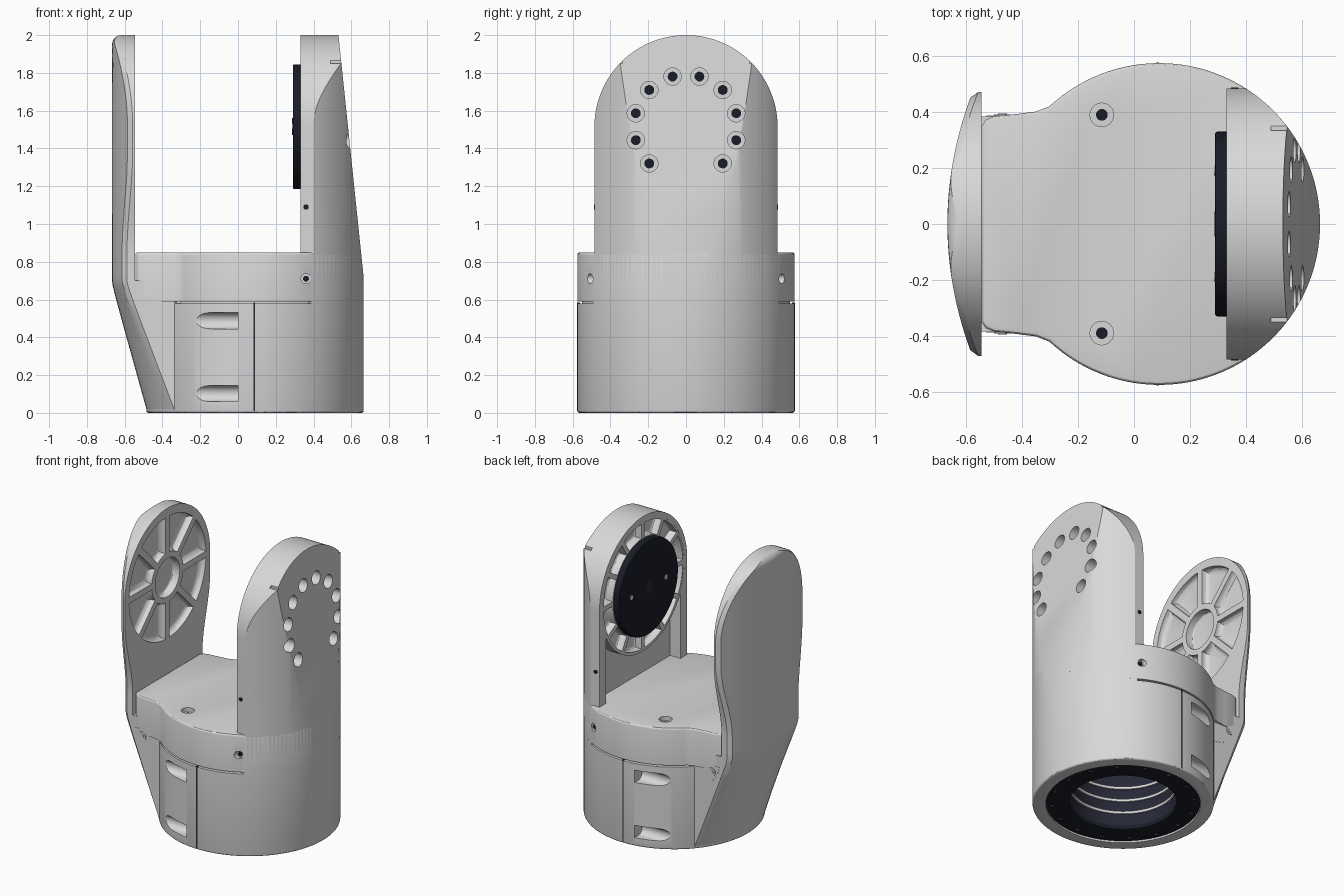
import bpy, bmesh
from math import sin, cos, pi, radians, sqrt

if "Cube" in bpy.data.objects:
    bpy.data.objects.remove(bpy.data.objects["Cube"])


def material(name, r, g, b):
    m = bpy.data.materials.new(name)
    m.use_nodes = True
    m.diffuse_color = (r, g, b, 1)
    m.node_tree.nodes["Principled BSDF"].inputs["Base Color"].default_value = (r, g, b, 1)
    return m


GREY = material("light grey", 0.69, 0.69, 0.69)
BLACK = material("near black", 0.01, 0.012, 0.02)
NAVY = material("dark navy", 0.02, 0.021, 0.038)

CX, R = 0.09, 0.575        # main cylinder
HUB = 1.515                # height of the joint axis
FACE = -0.545              # inner face of the paddle


def finish(name, bm, mat):
    bmesh.ops.recalc_face_normals(bm, faces=bm.faces)
    me = bpy.data.meshes.new(name)
    bm.to_mesh(me)
    bm.free()
    me.materials.append(mat)
    ob = bpy.data.objects.new(name, me)
    bpy.context.collection.objects.link(ob)
    return ob


def prism(name, pts, a, b, axis="z", mat=GREY, bevel=0, slope=False):
    """Extrude a 2D outline from a to b; optionally round the b end."""
    place = {"x": lambda u, v, h: (h, u, v), "y": lambda u, v, h: (u, h, v),
             "z": lambda u, v, h: (u, v, h)}[axis]
    bm = bmesh.new()
    lo = [bm.verts.new(place(u, v, a)) for u, v in pts]
    hi = [bm.verts.new(place(u, v, b)) for u, v in pts]
    bm.faces.new(lo[::-1])
    top = bm.faces.new(hi)
    for i in range(len(pts)):
        j = (i + 1) % len(pts)
        bm.faces.new((lo[i], lo[j], hi[j], hi[i]))
    bmesh.ops.recalc_face_normals(bm, faces=bm.faces)
    if bevel:
        bmesh.ops.bevel(bm, geom=list(top.edges), offset=bevel, segments=3,
                        profile=0.5, affect="EDGES")
    if slope:   # slanted outer face
        geom = bm.verts[:] + bm.edges[:] + bm.faces[:]
        bmesh.ops.bisect_plane(bm, geom=geom, plane_co=(0.665, 0, 0.72),
                               plane_no=(1, 0, 0.104), clear_outer=True)
        bmesh.ops.holes_fill(bm, edges=[e for e in bm.edges if e.is_boundary])
    return finish(name, bm, mat)


def arc(u, v, r, a0=0, a1=360, n=96):
    k = n if a1 - a0 == 360 else n - 1
    return [(u + r * cos(radians(a0 + (a1 - a0) * i / k)),
             v + r * sin(radians(a0 + (a1 - a0) * i / k))) for i in range(n)]


def sector(u, v, r0, r1, a0, a1, n=12, pad=0):
    """Ring sector; pad narrows the inner arc so the ribs keep their width."""
    return arc(u, v, r1, a0, a1, n) + arc(u, v, r0, a0 + pad, a1 - pad, n)[::-1]


def box(u0, u1, v0, v1):
    return [(u0, v0), (u1, v0), (u1, v1), (u0, v1)]


def boolean(ob, *tools, op="DIFFERENCE"):
    """Apply each tool to ob, then delete the tool."""
    for t in tools:
        m = ob.modifiers.new("cut", "BOOLEAN")
        m.operation, m.solver, m.object = op, "EXACT", t
        dg = bpy.context.evaluated_depsgraph_get()
        me = bpy.data.meshes.new_from_object(ob.evaluated_get(dg))
        ob.modifiers.clear()
        mat = ob.data.materials[0]
        ob.data = me
        me.materials.clear()
        me.materials.append(mat)
        me.polygons.foreach_set("material_index", [0] * len(me.polygons))
        bpy.data.objects.remove(t)


def tube(name, r0, r1, z0, z1, mat):
    ob = prism(name, arc(CX, 0, r1), z0, z1, mat=mat)
    boolean(ob, prism("cutter", arc(CX, 0, r0), z0 - 0.1, z1 + 0.1))
    return ob


# lower body with open underside, grooves and screw slots
lower = prism("lower_body", arc(CX, 0, R, n=128), 0.59, 0, bevel=0.012)
boolean(lower, prism("cutter", arc(CX, 0, 0.49), -0.1, 0.04),
        prism("cutter", arc(CX, 0, 0.36), -0.1, 0.45))
for s in (-1, 1):
    boolean(lower, prism("cutter", sector(CX, 0, 0.55, 0.7, s * 59, s * 137, 40), 0.578, 0.62))
    for z in (0.102, 0.488):
        bore = [(s * 0.7, z - 0.043)] + [
            (s * (0.527 - 0.043 * cos(t)), z + 0.043 * sin(t))
            for t in [pi * (i / 16 - 0.5) for i in range(17)]] + [(s * 0.7, z + 0.043)]
        boolean(lower, prism("cutter", bore, -0.3, 0, "x"))
    prism("body_seam", box(0.081, 0.089, 0.01, 0.585), s * 0.56, s * 0.577, "y", NAVY)

# bearing ring and bore underneath
ring = tube("base_ring", 0.34, 0.489, 0.012, 0.04, BLACK)
for i in range(16):
    t = 2 * pi * i / 16
    boolean(ring, prism("cutter", arc(CX + 0.45 * cos(t), 0.45 * sin(t), 0.018, n=12), 0, 0.03))
tube("bore_lining", 0.34, 0.359, 0.04, 0.44, NAVY)
for z in (0.12, 0.21, 0.3):
    tube("bore_band", 0.33, 0.345, z, z + 0.018, GREY)
prism("bore_ceiling", arc(CX, 0, 0.355), 0.43, 0.449, mat=NAVY)

# upper body: round plan with a squarish lobe toward the paddle
edge = [(-0.35, 0.402), (-0.42, 0.393), (-0.5, 0.385), (-0.53, 0.372), (-0.545, 0.35)]
plan = arc(CX, 0, R, -133, 133, 110) + edge + [(x, -y) for x, y in edge[::-1]]
upper = prism("upper_body", plan, 0.59, 0.85, bevel=0.014, slope=True)
skirt = [(-0.25, 0.62)] + arc(-0.33, 0.65, 0.2, 188, 270, 16) + [(-0.25, 0.45)]
prism("lobe_skirt", skirt, -0.387, 0.387, "y")
for s in (-1, 1):
    boolean(upper, prism("cutter", arc(-0.115, s * 0.39, 0.042, n=32), 0.82, 0.9),
            prism("cutter", arc(0.36, 0.71, 0.026, n=24), s * 0.488, s * 0.7, "y"))
    prism("top_screw", arc(-0.115, s * 0.39, 0.021, n=20), 0.815, 0.824, mat=BLACK)
    prism("side_screw", arc(0.36, 0.71, 0.016, n=20), s * 0.484, s * 0.492, "y", BLACK)
    prism("lobe_screw", arc(-0.47, 0.575, 0.03, n=24), s * 0.37, s * 0.392, "y")
    prism("lobe_screw_head", arc(-0.47, 0.575, 0.016, n=20), s * 0.37, s * 0.395, "y")

# drive arm: round-topped slab trimmed by the cylinder and the slanted face
outline = [(0.485, 0.7)] + arc(0, HUB, 0.485, 0, 180, 64) + [(-0.485, 0.7)]
arm = prism("drive_arm", outline, 0.33, 0.75, "x")
boolean(arm, prism("trim", arc(CX, 0, R, n=128), 0.5, 2.1, slope=True), op="INTERSECT")
boolean(arm, prism("cutter", box(-0.41, 0.41, 0.84, 1.3), 0.3, 0.41, "x"),
        prism("cutter", arc(0, HUB, 0.45), 0.3, 0.405, "x"))
for i in range(-2, 8):
    t = radians(15 + 30 * i)
    y, z = 0.275 * cos(t), HUB + 0.275 * sin(t)
    boolean(arm, prism("cutter", arc(y, z, 0.046, n=32), 0.48, 0.75, "x"))
    prism("arm_screw", arc(y, z, 0.026, n=20), 0.478, 0.486, "x", BLACK)
for s in (-1, 1):
    boolean(arm, prism("cutter", box(s * 0.335, s * 0.357, 1.85, 1.9), 0.49, 0.6, "x"))
    prism("arm_pin", arc(0.36, 1.09, 0.014, n=16), s * 0.47, s * 0.487, "y", BLACK)

# pocketed ring and dark output disc on the inside of the arm
flange = prism("arm_flange", arc(0, HUB, 0.458), 0.412, 0.331, "x")
for i in range(12):
    pocket = sector(0, HUB, 0.335, 0.437, 30 * i + 2.2, 30 * i + 27.8, 8, 0.6)
    boolean(flange, prism("cutter", pocket, 0.3, 0.385, "x", bevel=0.015))
prism("output_disc", arc(0, HUB, 0.33), 0.335, 0.29, "x", BLACK, bevel=0.008)
prism("disc_centre", arc(0, HUB, 0.045, n=32), 0.292, 0.287, "x", NAVY)
for s in (-1, 1):
    prism("disc_dowel", arc(s * 0.19, HUB, 0.016, n=16), 0.292, 0.286, "x", GREY)


# paddle: bowed outer face, flat inner face
def bow(y):
    return -0.667 + y * y / 2.49


def half_width(z):
    if z > HUB:
        return 0.47 * sqrt(max(0, 1 - ((z - HUB) / 0.485) ** 2)) + 0.002
    t = min(1, max(0, (z - 0.85) / (HUB - 0.15 - 0.85)))
    return 0.385 + 0.085 * t * t * (3 - 2 * t)


def section(z, face=FACE):
    w = half_width(z)
    r = 0.05
    d = max(0, z - (2 - r))
    cap = r - sqrt(max(0, r * r - d * d))
    k = min(0.02, w * 0.3)
    outer = [(bow(y) + cap, y) for y in [(w - k) * (i / 8 - 1) for i in range(17)]]
    tip = min(FACE - 0.004, bow(w) + 0.02 + cap)
    return [(face, -w), (tip, -w)] + outer + [(tip, w), (face, w)]


def root_section(z):
    """Below the paddle the bowed face eases into the round base."""
    t = (0.7 - z) / 0.69
    t = 1.04 * t * t / (t + 0.04)
    return [(x + t * (CX + 0.003 - sqrt(R * R - y * y) - x), y)
            for x, y in section(0.7, -0.32)]


bm = bmesh.new()
rings = [(z, root_section(z)) for z in [0.01 + 0.69 * i / 24 for i in range(25)]]
heights = [0.7 + (HUB - 0.7) * i / 20 for i in range(20)]
heights += [HUB + 0.485 * sin(pi / 2 * i / 24) for i in range(25)]
rings += [(z, section(z)) for z in heights]
rows = [[bm.verts.new((x, y, z)) for x, y in pts] for z, pts in rings]
for a, b in zip(rows, rows[1:]):
    for i in range(len(a)):
        j = (i + 1) % len(a)
        bm.faces.new((a[i], a[j], b[j], b[i]))
bm.faces.new(rows[0])
bm.faces.new(rows[-1])
bmesh.ops.remove_doubles(bm, verts=bm.verts[:], dist=0.00001)
paddle = finish("paddle", bm, GREY)
boolean(paddle, prism("cutter", arc(CX, 0, 0.5), -0.1, 0.45),
        prism("cutter", arc(0, HUB, 0.135, n=64), -0.5, -0.6, "x", bevel=0.012))
for i in range(8):
    pocket = sector(0, HUB, 0.175, 0.425, 45 * i + 3, 45 * i + 42, 12, 4)
    boolean(paddle, prism("cutter", pocket, -0.5, -0.587, "x", bevel=0.03))

# smooth shading with sharp edges kept
bpy.ops.object.select_all(action="DESELECT")
for ob in bpy.context.collection.objects:
    if ob.type == "MESH":
        ob.select_set(True)
        bpy.context.view_layer.objects.active = ob
bpy.ops.object.shade_smooth_by_angle(angle=radians(30))
